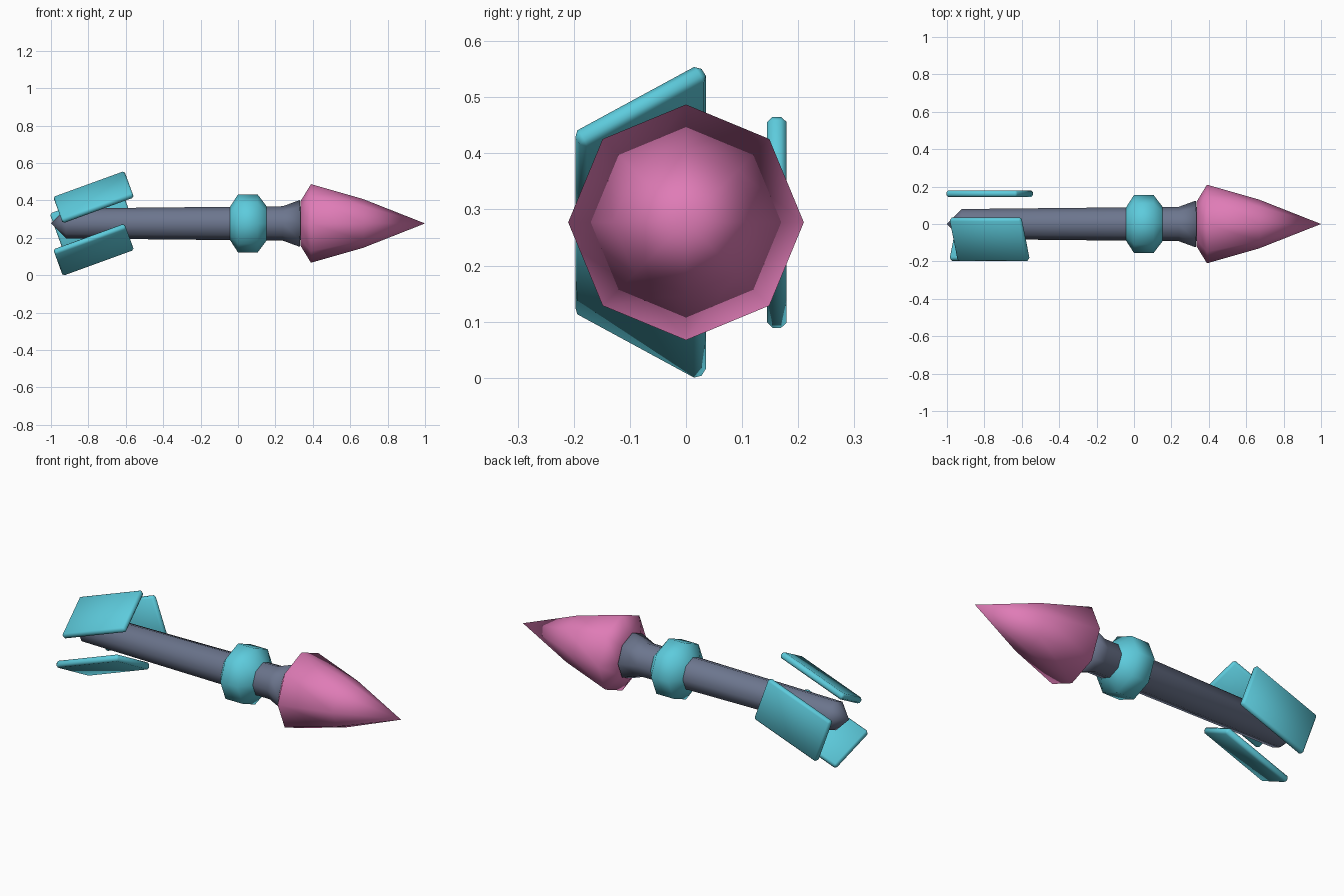
import bpy, bmesh
from math import radians, cos, sin, tau
from mathutils import Vector

cube = bpy.data.objects.get("Cube")
if cube:
    bpy.data.objects.remove(cube, do_unlink=True)

AXIS_Z = 0.277
SIDES = 8


def material(name, rgb):
    mat = bpy.data.materials.new(name)
    mat.use_nodes = True
    mat.diffuse_color = (*rgb, 1)
    mat.node_tree.nodes["Principled BSDF"].inputs["Base Color"].default_value = (*rgb, 1)
    return mat


slate = material("slate_grey", (0.15, 0.18, 0.27))
teal = material("teal_blue", (0.11, 0.60, 0.72))
pink = material("rose_pink", (0.74, 0.20, 0.47))


def finish(bm, name, mat):
    bmesh.ops.recalc_face_normals(bm, faces=bm.faces)
    for face in bm.faces:
        face.smooth = True
    mesh = bpy.data.meshes.new(name)
    bm.to_mesh(mesh)
    bm.free()
    mesh.materials.append(mat)
    obj = bpy.data.objects.new(name, mesh)
    bpy.context.collection.objects.link(obj)
    return obj


def lathe(name, profile, mat):
    """Turn (x, radius) points around the long axis; radius 0 makes a tip."""
    bm = bmesh.new()
    rings = []
    for x, r in profile:
        count = SIDES if r else 1
        rings.append([bm.verts.new((x, r * cos(tau * i / SIDES), r * sin(tau * i / SIDES)))
                      for i in range(count)])
    for a, b in zip(rings, rings[1:]):
        for i in range(SIDES):
            j = (i + 1) % SIDES
            quad = [a[i % len(a)], a[j % len(a)], b[j % len(b)], b[i % len(b)]]
            bm.faces.new(list(dict.fromkeys(quad)))
    obj = finish(bm, name, mat)
    obj.location.z = AXIS_Z
    return obj


# Shaft with a pointed tail and a flared socket
lathe("shaft", [(-1, 0), (-0.92, 0.08), (0.24, 0.092), (0.33, 0.125), (0.34, 0)], slate)

# Bulging collar around the shaft
lathe("collar", [(-0.045, 0.085), (0, 0.155), (0.105, 0.155), (0.158, 0.085)], teal)

# Pointed head
lathe("head", [(0.335, 0), (0.335, 0.12), (0.39, 0.21), (0.67, 0.13), (1, 0)], pink)

# Three tilted tail fins spaced evenly around the shaft
for number, degrees in enumerate((0, 120, 240), 1):
    angle = radians(degrees)
    bm = bmesh.new()
    bmesh.ops.create_cube(bm, size=1)
    bmesh.ops.scale(bm, vec=Vector((0.405, 0.035, 0.26)), verts=bm.verts)
    bmesh.ops.bevel(bm, geom=bm.edges[:], offset=0.01, segments=1, affect='EDGES')
    fin = finish(bm, f"tail_fin_{number}", teal)
    fin.rotation_euler = (angle, radians(-20), 0)
    fin.location = (-0.772, 0.162 * cos(angle), AXIS_Z + 0.162 * sin(angle))
